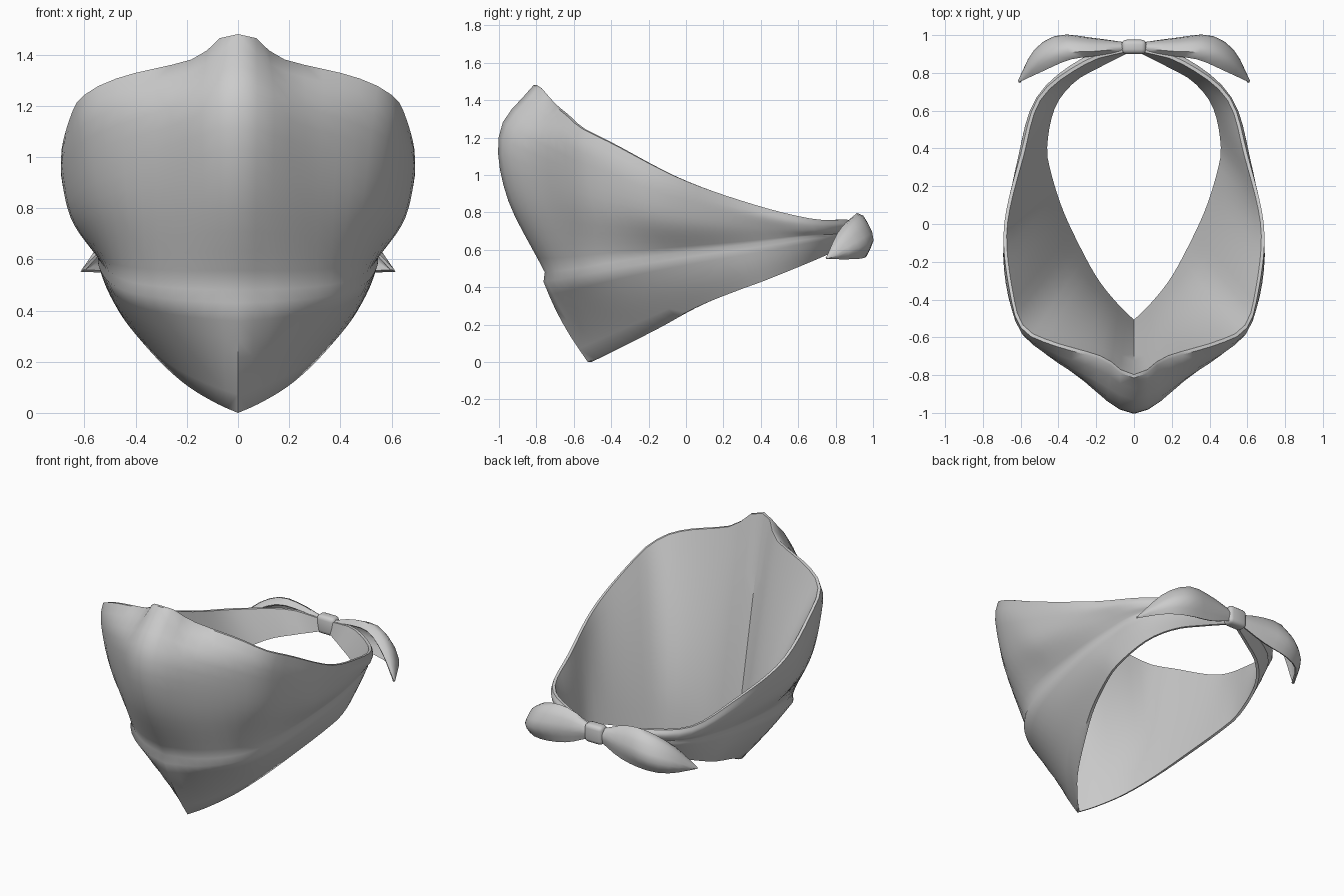
import bpy, bmesh, math
from mathutils import Vector

if "Cube" in bpy.data.objects:
    bpy.data.objects.remove(bpy.data.objects["Cube"])


def spline(pts, n):
    """Catmull-Rom curve through pts, resampled to n evenly spaced points."""
    p = [Vector(q) for q in pts]
    p = [p[0] * 2 - p[1]] + p + [p[-1] * 2 - p[-2]]
    fine = []
    for i in range(1, len(p) - 2):
        a, b, c, d = p[i - 1:i + 3]
        for k in range(16):
            t = k / 16
            fine.append(0.5 * (2 * b + (c - a) * t + (2 * a - 5 * b + 4 * c - d) * t**2
                               + (3 * b - a - 3 * c + d) * t**3))
    fine.append(p[-2])
    dist = [0]
    for a, b in zip(fine, fine[1:]):
        dist.append(dist[-1] + (b - a).length)
    out, j = [], 0
    for i in range(n):
        s = dist[-1] * i / (n - 1)
        while j < len(fine) - 2 and dist[j + 1] < s:
            j += 1
        out.append(fine[j].lerp(fine[j + 1], (s - dist[j]) / (dist[j + 1] - dist[j])))
    return out


def cloth(name, rows, thickness=0, angle=1.0, loop=False):
    """Mirrored sheet from a grid of points (rows run top to bottom)."""
    n, m = len(rows[0]), len(rows)
    verts = [v for r in rows for v in r]
    faces = []
    for r in range(m if loop else m - 1):
        q = (r + 1) % m
        faces += [(r * n + c, q * n + c, q * n + c + 1, r * n + c + 1) for c in range(n - 1)]
    me = bpy.data.meshes.new(name)
    me.from_pydata(verts, [], faces)
    ob = bpy.data.objects.new(name, me)
    bpy.context.collection.objects.link(ob)
    ob.modifiers.new("mirror", 'MIRROR').merge_threshold = 0.0005
    if thickness:
        s = ob.modifiers.new("thickness", 'SOLIDIFY')
        s.thickness, s.offset = thickness, 1
    finish(ob, angle)


def finish(ob, angle):
    bpy.ops.object.select_all(action='DESELECT')
    ob.select_set(True)
    bpy.context.view_layer.objects.active = ob
    for m in list(ob.modifiers):
        bpy.ops.object.modifier_apply(modifier=m.name)
    bpy.ops.object.shade_smooth_by_angle(angle=angle)


def across(rows, n):
    """Smooth in-between rows through the given rows."""
    cols = [spline(col, n) for col in zip(*rows)]
    return [list(r) for r in zip(*cols)]


def outward(p, dist):
    """Sideways shift away from the middle of the head opening."""
    return Vector((p.x, p.y - 0.15, 0)).normalized() * dist


# Face cloth: rows run from the front centre line to the knot at the back
N = 34
top = spline([(0, -.815, 1.48), (.08, -.785, 1.46), (.17, -.72, 1.385), (.45, -.635, 1.315),
              (.59, -.56, 1.25), (.65, -.40, 1.17), (.69, -.03, .98), (.60, .37, .84),
              (.50, .68, .765), (.25, .87, .76), (.04, .93, .73)], N)
bulge = spline([(0, -.995, 1.24), (.1, -.96, 1.22), (.27, -.82, 1.20), (.48, -.68, 1.16),
                (.62, -.53, 1.11), (.69, -.15, .92), (.61, .37, .79), (.51, .68, .735),
                (.27, .88, .735), (.04, .94, .715)], N)
middle = spline([(0, -.96, .89), (.12, -.91, .88), (.3, -.77, .86), (.54, -.55, .82),
                 (.64, -.25, .77), (.64, 0, .74), (.585, .37, .72), (.50, .68, .70),
                 (.27, .87, .71), (.04, .94, .70)], N)
crease = spline([(0, -.755, .48), (.2, -.695, .485), (.39, -.55, .505), (.49, -.35, .54),
                 (.535, 0, .59), (.54, .37, .635), (.48, .67, .675), (.28, .84, .685),
                 (.04, .935, .685)], N)
bottom = spline([(0, -.525, 0), (.08, -.45, .035), (.19, -.32, .10), (.29, -.15, .185),
                 (.39, .06, .295), (.455, .27, .38), (.475, .42, .435), (.43, .63, .52),
                 (.32, .77, .58), (.17, .855, .62), (.04, .92, .65)], N)
lower = []
for k in range(7):
    row = []
    for i, (p, q) in enumerate(zip(crease, bottom)):
        f = 1 - i / (N - 1)
        start = p + outward(p, 0.007 * f) - Vector((0, 0, 0.045 * f + 0.006))
        row.append(start.lerp(q, k / 6) + outward(p, 0.02 * f * math.sin(math.pi * k / 6)))
    lower.append(row)
upper = across([top, bulge, middle, crease], 14)

# Plain lining stretched straight from the top hem to the bottom hem
inner = []
for k in range(9):
    row = []
    for i, (a, b) in enumerate(zip(top, bottom)):
        v = b.lerp(a, k / 8)
        v = v - outward(v, 0.018)
        v.x = max(v.x, 0) if i else 0
        row.append(v)
    inner.append(row)
cloth("face_cloth", upper + lower + inner, loop=True, angle=0.8)

# Tied tails either side of the knot
M = 12
tail = [[(.03, .92, .72), (.2, .89, .76), (.34, .87, .76), (.48, .81, .69), (.61, .75, .56)],
        [(.03, .94, .73), (.2, .93, .79), (.36, .93, .79), (.5, .87, .71), (.612, .755, .557)],
        [(.03, .96, .70), (.22, .985, .69), (.4, 1.0, .66), (.53, .92, .61), (.615, .757, .553)],
        [(.03, .95, .66), (.2, .965, .59), (.38, .96, .56), (.51, .90, .55), (.61, .75, .55)]]
cloth("knot_tail", across([spline(r, M) for r in tail], 8), thickness=0.012)

# Knot wrap
bpy.ops.mesh.primitive_cube_add(size=1, location=(0, .938, .695))
knot = bpy.context.object
knot.name = "knot"
knot.scale = (.13, .075, .12)
bpy.ops.object.transform_apply(location=False, rotation=False, scale=True)
b = knot.modifiers.new("round", 'BEVEL')
b.width, b.segments = 0.025, 3
finish(knot, 1.0)
